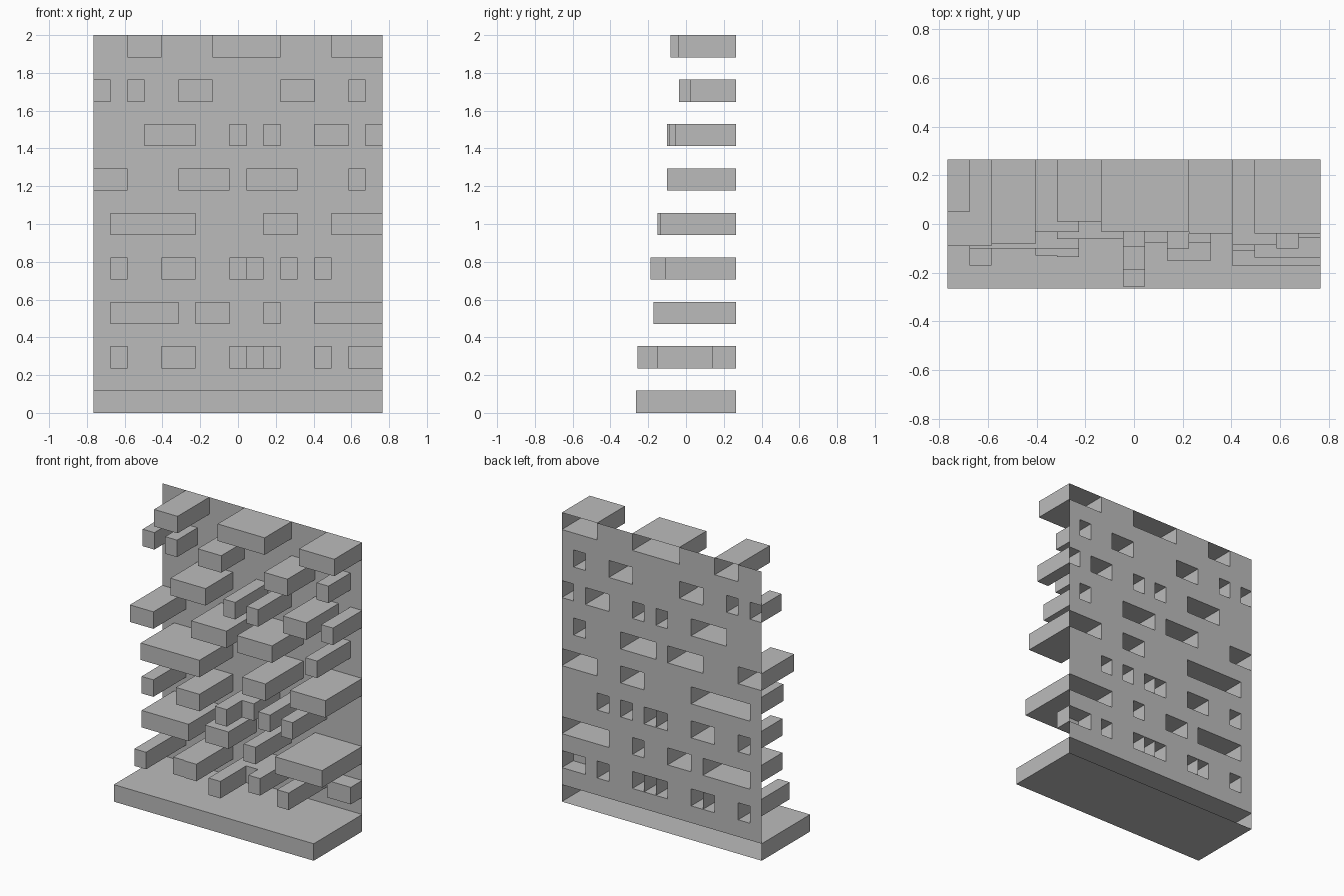
import bpy
import bmesh

if "Cube" in bpy.data.objects:
    bpy.data.objects.remove(bpy.data.objects["Cube"], do_unlink=True)

# One plain grey for everything
grey = bpy.data.materials.new("plain grey")
grey.use_nodes = True
tone = (0.5, 0.5, 0.5, 1)
grey.diffuse_color = tone
grey.node_tree.nodes["Principled BSDF"].inputs["Base Color"].default_value = tone

# The wall is a square grid of cells; each block covers a run of cells in one row
CELLS = 17
HALF_WIDTH = 0.765
CELL_WIDTH = 2 * HALF_WIDTH / CELLS
CELL_HEIGHT = 2 / CELLS
BACK = 0.265

# row: (first column, last column, y of the block's front)
BLOCKS = {
    0: [(0, 16, -BACK)],
    2: [(1, 1, -.17), (4, 4, -.13), (5, 5, -.135), (8, 8, -.257),
        (9, 9, .025), (10, 10, -.08), (13, 13, -.153), (15, 16, .14)],
    4: [(1, 4, -.09), (6, 7, -.04), (10, 10, -.13), (13, 16, -.173)],
    6: [(1, 1, -.09), (4, 5, -.1), (8, 8, -.188), (9, 9, -.02),
        (11, 11, -.1), (13, 13, -.11)],
    8: [(1, 5, -.1), (10, 11, -.15), (14, 16, -.138)],
    10: [(0, 1, -.09), (5, 7, -.062), (9, 11, -.077), (15, 15, -.1)],
    12: [(3, 5, -.033), (8, 8, -.095), (10, 10, -.1), (13, 14, -.087),
         (16, 16, -.055)],
    14: [(0, 0, .05), (2, 2, .04), (5, 6, .01), (11, 12, -.038),
         (15, 15, .025)],
    16: [(2, 3, -.082), (7, 10, -.03), (14, 16, -.04)],
}


def column_x(column):
    return column * CELL_WIDTH - HALF_WIDTH


def rectangle(bm, first, last, row, y):
    """Front-facing rectangle over a run of cells."""
    left, right = column_x(first), column_x(last + 1)
    low, high = row * CELL_HEIGHT, (row + 1) * CELL_HEIGHT
    corners = ((left, low), (right, low), (right, high), (left, high))
    return bm.faces.new([bm.verts.new((x, y, z)) for x, z in corners])


def open_box(bm, first, last, row, front):
    """Hollow block: front and four sides, open at the back."""
    face = rectangle(bm, first, last, row, front)
    rim = rectangle(bm, first, last, row, BACK)
    near, far = list(face.verts), list(rim.verts)
    bm.faces.remove(rim)
    for i in range(len(near)):
        j = (i + 1) % len(near)
        bm.faces.new((near[j], near[i], far[i], far[j]))


def make_object(name, bm):
    mesh = bpy.data.meshes.new(name)
    bm.to_mesh(mesh)
    bm.free()
    mesh.materials.append(grey)
    bpy.context.collection.objects.link(bpy.data.objects.new(name, mesh))


# Thin back wall, with an opening behind every block
wall = bmesh.new()
for row in range(CELLS):
    taken = {c for first, last, front in BLOCKS.get(row, [])
             for c in range(first, last + 1)}
    for column in range(CELLS):
        if column not in taken:
            rectangle(wall, column, column, row, BACK)
bmesh.ops.remove_doubles(wall, verts=wall.verts[:], dist=0.0001)
make_object("back_wall", wall)

# Base slab and the rows of hollow blocks standing out from the wall
for row, blocks in BLOCKS.items():
    bm = bmesh.new()
    for block in blocks:
        first, last, front = block
        open_box(bm, first, last, row, front)
    make_object("block_row_%d" % (row // 2) if row else "base_slab", bm)
